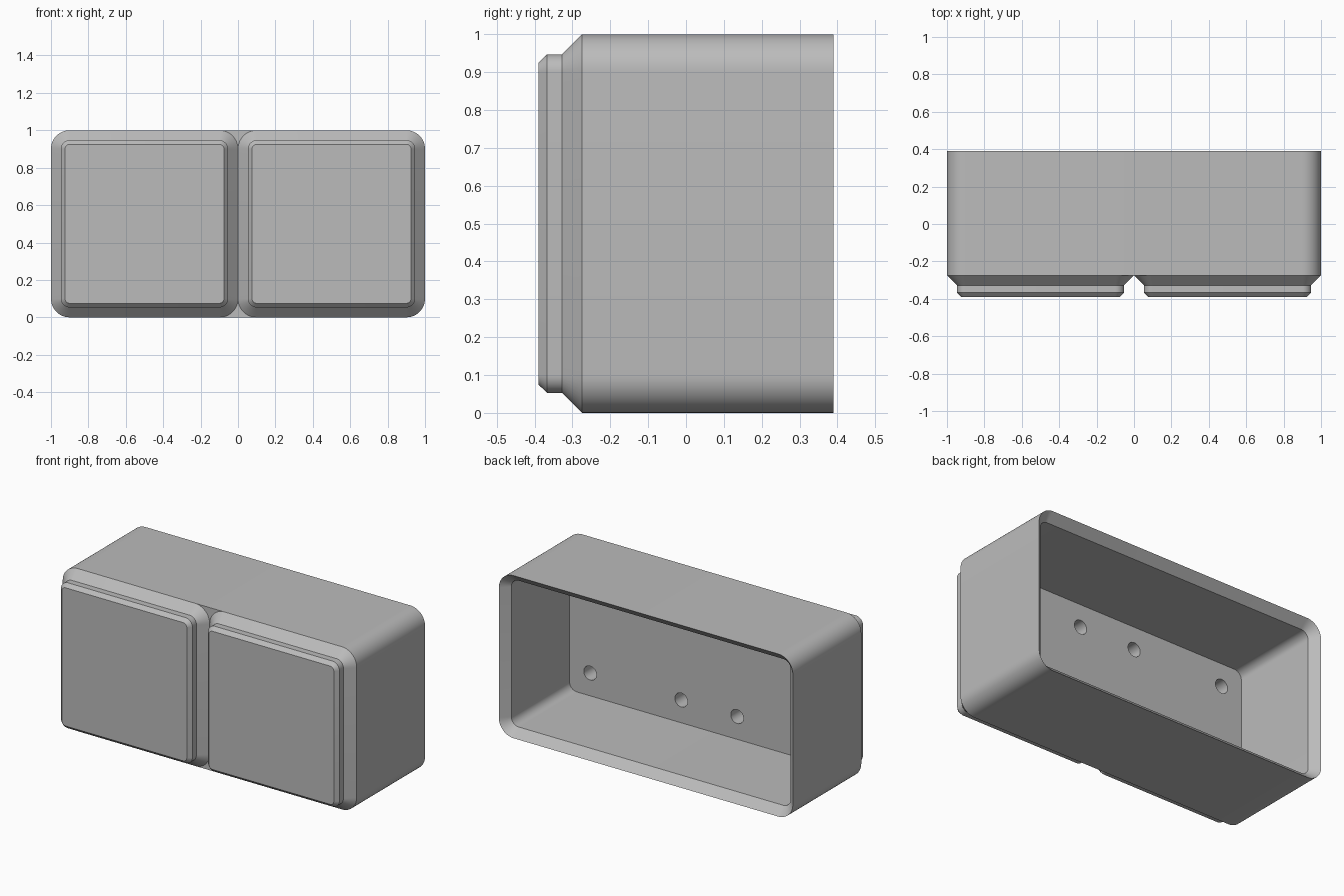
import bpy, bmesh, math

default = bpy.data.objects.get("Cube")
if default:
    bpy.data.objects.remove(default, do_unlink=True)

# One plain colour
grey = bpy.data.materials.new("plain_grey")
grey.use_nodes = True
grey.diffuse_color = (0.5, 0.5, 0.5, 1)
grey.node_tree.nodes["Principled BSDF"].inputs["Base Color"].default_value = (0.5, 0.5, 0.5, 1)

CORNER = 0.1
FRONT, BACK, FLOOR = -0.275, 0.39, -0.225


def rounded_loop(bm, cx, width, inset, y, steps=12):
    """Ring of vertices: a 1-high rounded rectangle, shrunk by inset, at depth y."""
    radius = CORNER - inset
    hx, hz = width / 2 - CORNER, 0.5 - CORNER
    ring = []
    for quarter, (sx, sz) in enumerate([(1, 1), (-1, 1), (-1, -1), (1, -1)]):
        for i in range(steps + 1):
            a = (quarter + i / steps) * math.pi / 2
            ring.append(bm.verts.new((cx + sx * hx + radius * math.cos(a), y,
                                      0.5 + sz * hz + radius * math.sin(a))))
    return ring


def loft(name, cx, width, profile):
    """Skin rounded rectangles given as (inset, y) and cap both ends."""
    bm = bmesh.new()
    rings = [rounded_loop(bm, cx, width, inset, y) for inset, y in profile]
    for a, b in zip(rings, rings[1:]):
        for i in range(len(a)):
            j = (i + 1) % len(a)
            bm.faces.new((a[i], a[j], b[j], b[i]))
    bm.faces.new(rings[0])
    bm.faces.new(rings[-1])
    bmesh.ops.recalc_face_normals(bm, faces=bm.faces)
    mesh = bpy.data.meshes.new(name)
    bm.to_mesh(mesh)
    bm.free()
    obj = bpy.data.objects.new(name, mesh)
    bpy.context.collection.objects.link(obj)
    mesh.materials.append(grey)
    return obj


# Open-backed housing with a chamfered rim
housing = loft("housing", 0, 2, [(0, FRONT), (0, BACK), (0.05, BACK - 0.05), (0.05, FLOOR)])

# Two stepped front panels
panel_profile = [(0, FRONT), (0.053, -0.328), (0.053, -0.367), (0.075, -0.39)]
panels = [loft(side + "_panel", x, 1, panel_profile) for side, x in (("right", -0.5), ("left", 0.5))]

# Blind round holes, four behind each panel
cutters = []
for cx in (-0.5, 0.5):
    for dx in (-0.31, 0.31):
        for dz in (-0.31, 0.31):
            bpy.ops.mesh.primitive_cylinder_add(vertices=32, radius=0.043, depth=0.2,
                                                location=(cx + dx, FLOOR - 0.02, 0.5 + dz),
                                                rotation=(math.pi / 2, 0, 0))
            cutters.append(bpy.context.object)
bpy.ops.object.select_all(action="DESELECT")
for c in cutters:
    c.select_set(True)
bpy.context.view_layer.objects.active = cutters[0]
bpy.ops.object.join()
cutter = bpy.context.object
cutter.name = "hole_cutter"
cutter.hide_render = True
cutter.data.materials.append(grey)

for obj in [housing] + panels:
    bpy.ops.object.select_all(action="DESELECT")
    obj.select_set(True)
    bpy.context.view_layer.objects.active = obj
    cut = obj.modifiers.new("holes", "BOOLEAN")
    cut.operation = "DIFFERENCE"
    cut.solver = "EXACT"
    cut.object = cutter
    bpy.ops.object.modifier_apply(modifier=cut.name)
    bpy.ops.object.shade_smooth_by_angle(angle=math.radians(30))
bpy.data.objects.remove(cutter, do_unlink=True)
